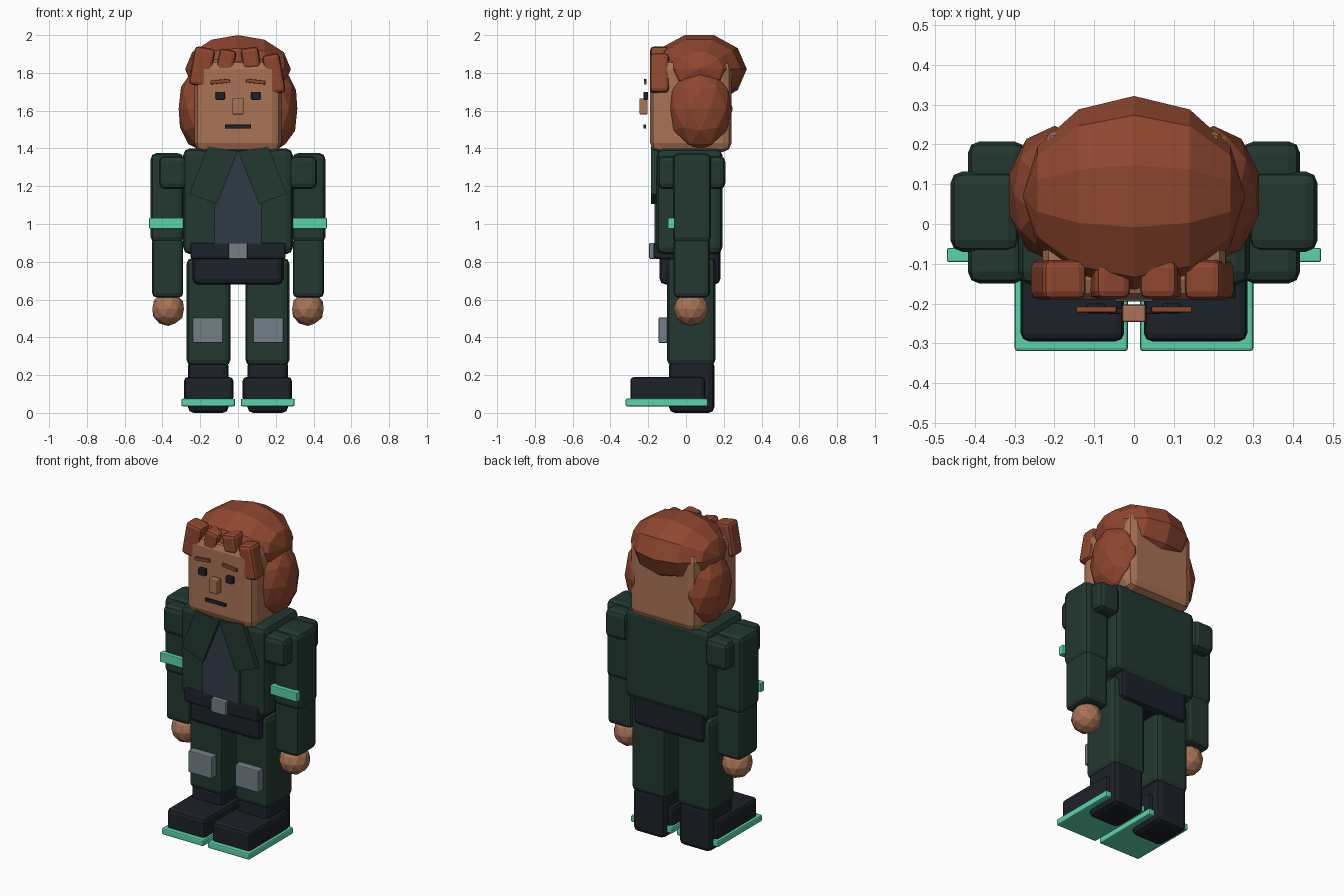
import bpy, bmesh, math
from mathutils import Matrix, Vector

if "Cube" in bpy.data.objects:
    bpy.data.objects.remove(bpy.data.objects["Cube"])


def mat(name, hexcol):
    m = bpy.data.materials.new(name)
    rgb = [int(hexcol[i:i + 2], 16) / 255 for i in (0, 2, 4)]
    m.diffuse_color = [((c + .055) / 1.055) ** 2.4 if c > .04 else c / 12.92 for c in rgb] + [1]
    m.use_nodes = True
    m.node_tree.nodes["Principled BSDF"].inputs["Base Color"].default_value = m.diffuse_color
    return m


SKIN, HAIR = mat("skin", "a87355"), mat("hair", "8f472f")
GREEN, DARK = mat("green_cloth", "223830"), mat("dark_leather", "1c2129")
SHIRT, TEAL, STEEL = mat("shirt", "303b46"), mat("teal", "5ad4aa"), mat("steel", "727f86")


def finish(bm, name, m):
    bmesh.ops.recalc_face_normals(bm, faces=bm.faces)
    me = bpy.data.meshes.new(name)
    bm.to_mesh(me)
    bm.free()
    me.materials.append(m)
    ob = bpy.data.objects.new(name, me)
    bpy.context.collection.objects.link(ob)
    return ob


def box(name, x, y, z, m, bevel=.01, tilt=0, seg=2):
    """Bevelled box from (min, max) ranges, tilted in the front plane."""
    bm = bmesh.new()
    bmesh.ops.create_cube(bm, size=1)
    bmesh.ops.scale(bm, vec=(x[1] - x[0], y[1] - y[0], z[1] - z[0]), verts=bm.verts)
    if bevel:
        bmesh.ops.bevel(bm, geom=bm.edges[:], offset=bevel, segments=seg, profile=.5, affect='EDGES')
    c = Vector((sum(x) / 2, sum(y) / 2, sum(z) / 2))
    bm.transform(Matrix.Translation(c) @ Matrix.Rotation(math.radians(tilt), 4, 'Y'))
    return finish(bm, name, m)


def pair(name, x, y, z, m, bevel=.01, tilt=0, seg=2):
    box(name + "_left", x, y, z, m, bevel, tilt, seg)
    box(name + "_right", (-x[1], -x[0]), y, z, m, bevel, -tilt, seg)


def blob(name, c, r, m):
    bm = bmesh.new()
    bmesh.ops.create_icosphere(bm, subdivisions=2, radius=1)
    bm.transform(Matrix.Translation(c) @ Matrix.Diagonal((*r, 1)))
    return finish(bm, name, m)


def plate(name, pts, y0, y1, m):
    """Front-facing outline (x, z) extruded in y."""
    bm = bmesh.new()
    f = bm.faces.new([bm.verts.new((px, y0, pz)) for px, pz in pts])
    ext = bmesh.ops.extrude_face_region(bm, geom=[f])
    bmesh.ops.translate(bm, vec=(0, y1 - y0, 0),
                        verts=[v for v in ext["geom"] if isinstance(v, bmesh.types.BMVert)])
    return finish(bm, name, m)


# boots and legs
pair("boot_shaft", (.05, .265), (-.09, .15), (0, .28), DARK, .03)
pair("boot_foot", (.025, .285), (-.295, .1), (.06, .19), DARK, .02)
pair("boot_sole", (.015, .3), (-.32, .115), (.035, .075), TEAL, .008)
pair("leg", (.04, .272), (-.1, .155), (.25, .82), GREEN, .03)
pair("knee_pad", (.08, .24), (-.145, -.09), (.37, .505), STEEL, .006)

# hips and belt
box("hips", (-.24, .24), (-.14, .182), (.68, .88), DARK, .03)
box("belt", (-.252, .252), (-.172, .1), (.815, .9), DARK, .012)
box("buckle", (-.05, .05), (-.195, -.16), (.815, .9), STEEL, .006)

# jacket
box("jacket_body", (-.29, .29), (-.155, .192), (.84, 1.4), GREEN, .035)
plate("shirt_front", [(-.125, .89), (.125, .89), (.125, 1.1), (.03, 1.39), (-.03, 1.39), (-.125, 1.1)],
      -.167, -.12, SHIRT)
for side, s in (("left", 1), ("right", -1)):
    plate("lapel_" + side, [(s * px, pz) for px, pz in
                            ((0, 1.385), (.16, 1.41), (.257, 1.16), (.112, 1.105))], -.186, -.15, GREEN)

# arms
pair("shoulder_pad", (.272, .418), (-.15, .208), (1.185, 1.36), GREEN, .03)
pair("upper_arm", (.288, .462), (-.07, .132), (.9, 1.375), GREEN, .03)
pair("forearm", (.29, .455), (-.065, .127), (.61, .93), GREEN, .025)
pair("arm_band", (.288, .47), (-.096, -.06), (.975, 1.032), TEAL, .004)
for side, s in (("left", 1), ("right", -1)):
    blob("hand_" + side, (s * .37, .027, .55), (.088, .093, .09), SKIN)

# head and face
box("head", (-.23, .23), (-.19, .242), (1.38, 1.87), SKIN, .05)
pair("eye", (.07, .118), (-.225, -.2), (1.657, 1.7), DARK, .005)
pair("brow", (.043, .145), (-.222, -.208), (1.744, 1.764), HAIR, .003, 6)
box("nose", (-.03, .03), (-.247, -.203), (1.58, 1.665), SKIN, .006)
box("mouth", (-.07, .07), (-.226, -.212), (1.505, 1.526), DARK, .003)

# hair cap: ten-sided ellipsoid with its poles at the sides
bm = bmesh.new()
bmesh.ops.create_uvsphere(bm, u_segments=10, v_segments=6, radius=1)
bm.transform(Matrix.Rotation(math.pi / 2, 4, 'Y'))
if max(v.co.y for v in bm.verts) < .99:
    bm.transform(Matrix.Rotation(math.radians(18), 4, 'X'))
bm.transform(Matrix.Translation((0, .07, 1.82)) @ Matrix.Diagonal((.28, .252, .189, 1)))
finish(bm, "hair_cap", HAIR)

# side hair and fringe locks
for side, s in (("left", 1), ("right", -1)):
    blob("side_hair_" + side, (s * .2, .075, 1.61), (.12, .172, .22), HAIR)
box("fringe_outer_right", (-.245, -.135), (-.19, -.09), (1.73, 1.935), HAIR, .02, 10)
box("fringe_inner_right", (-.115, -.025), (-.188, -.09), (1.73, 1.925), HAIR, .02, 12)
box("fringe_inner_left", (.02, .115), (-.188, -.09), (1.82, 1.935), HAIR, .02, -8)
box("fringe_outer_left", (.142, .236), (-.19, -.09), (1.69, 1.9), HAIR, .02, -10)
